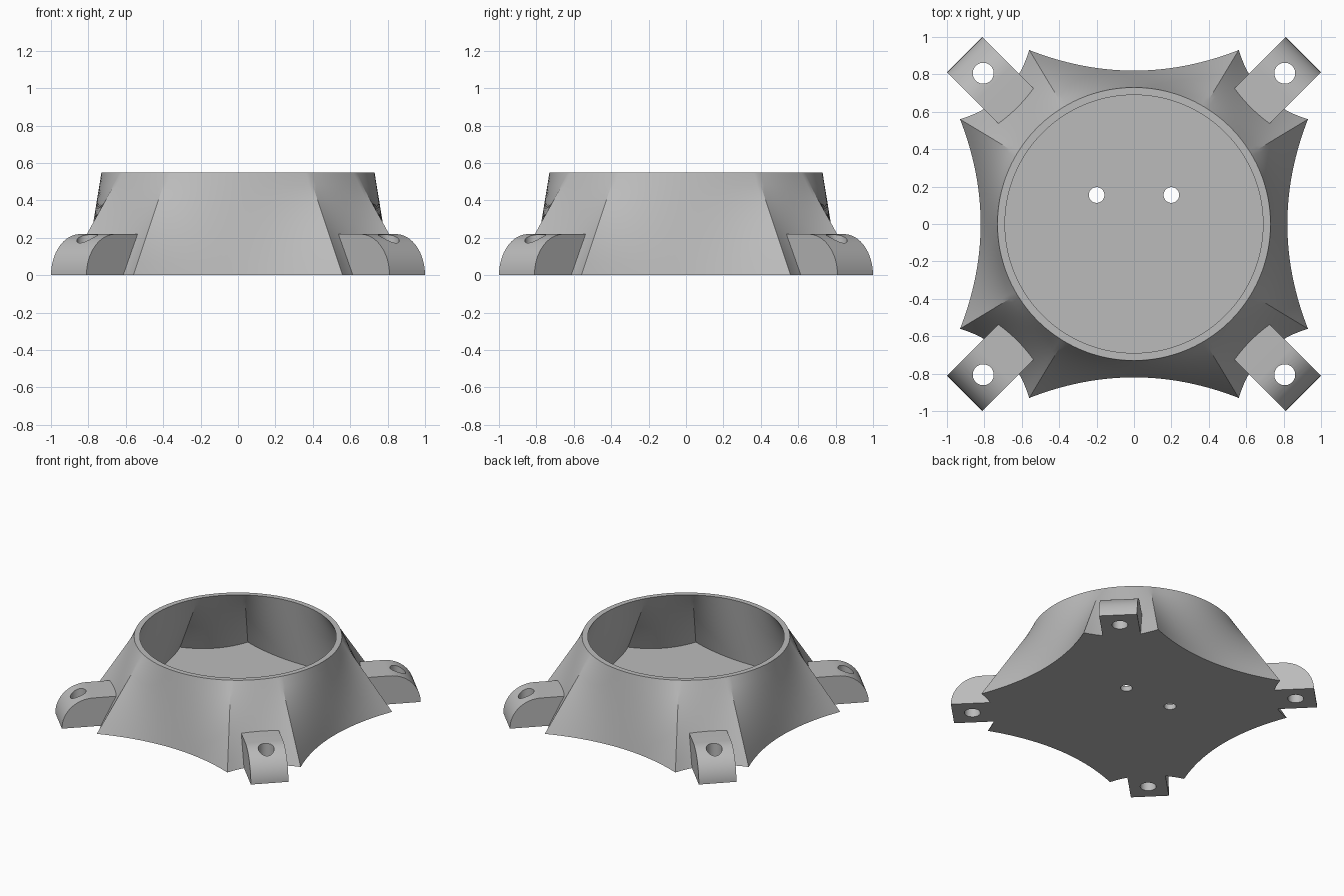
import bpy, bmesh, math
from mathutils import Vector, Matrix

cube = bpy.data.objects.get("Cube")
if cube:
    bpy.data.objects.remove(cube, do_unlink=True)

HEIGHT, RIM, FLOOR, WALL = 0.55, 0.73, 0.04, 0.945

grey = bpy.data.materials.new("plain grey")
grey.use_nodes = True
colour = (0.5, 0.5, 0.5, 1)
grey.diffuse_color = colour
grey.node_tree.nodes["Principled BSDF"].inputs["Base Color"].default_value = colour


def make(name, bm):
    bmesh.ops.recalc_face_normals(bm, faces=bm.faces)
    mesh = bpy.data.meshes.new(name)
    bm.to_mesh(mesh)
    bm.free()
    obj = bpy.data.objects.new(name, mesh)
    bpy.context.collection.objects.link(obj)
    mesh.materials.append(grey)
    return obj


def activate(obj):
    bpy.ops.object.select_all(action='DESELECT')
    obj.select_set(True)
    bpy.context.view_layer.objects.active = obj


def drill(obj, x, y, radius):
    """Cut a vertical round hole."""
    bm = bmesh.new()
    bmesh.ops.create_cone(bm, cap_ends=True, segments=40, radius1=radius, radius2=radius,
                          depth=1, matrix=Matrix.Translation((x, y, 0)))
    cutter = make("hole_cutter", bm)
    cutter.hide_render = True
    activate(obj)
    mod = obj.modifiers.new("hole", 'BOOLEAN')
    mod.operation, mod.solver, mod.object = 'DIFFERENCE', 'EXACT', cutter
    bpy.ops.object.modifier_apply(modifier=mod.name)
    bpy.data.objects.remove(cutter, do_unlink=True)


def arc(a, b, sag, count):
    """Inward bowed edge from a to b, without its last point."""
    inward = -((a + b) / 2).normalized()
    return [a.lerp(b, i / count) + inward * sag * (1 - (2 * i / count - 1) ** 2)
            for i in range(count)]


# Base outline: four wide bowed sides joined by four short bowed corners
p, q, r = Vector((-0.56, -0.93)), Vector((0.56, -0.93)), Vector((0.93, -0.56))
quarter = arc(p, q, 0.11, 28) + arc(q, r, 0.07, 14)
outline = [Matrix.Rotation(k * math.pi / 2, 2) @ v for k in range(4) for v in quarter]


def ring(bm, z, scale):
    t = z / HEIGHT
    return [bm.verts.new((*(v.lerp(v.normalized() * RIM, t) * scale), z)) for v in outline]


# Body shell: outer wall up to the round rim, then inner wall down to the floor
bm = bmesh.new()
steps = 8
rings = [ring(bm, HEIGHT * i / steps, 1) for i in range(steps + 1)]
rings += [ring(bm, HEIGHT + (FLOOR - HEIGHT) * i / steps, WALL) for i in range(steps + 1)]
for low, high in zip(rings, rings[1:]):
    for i in range(len(low)):
        j = (i + 1) % len(low)
        bm.faces.new((low[i], low[j], high[j], high[i]))
bm.faces.new(rings[0])
bm.faces.new(rings[-1])
body = make("body_shell", bm)
for x in (-0.2, 0.2):
    drill(body, x, 0.155, 0.042)

# Mounting tabs: quarter-round lugs on the diagonals, each with a screw hole
TAB, HALF = 0.22, 0.134
profile = [(0.95, 0), (0.87, TAB)]
profile += [(1.06 + TAB * math.sin(a), TAB * math.cos(a))
            for a in (math.pi / 2 * i / 16 for i in range(17))]
parts = [body]
names = ("back_left", "back_right", "front_right", "front_left")
for k, corner in enumerate(names):
    bm = bmesh.new()
    face = bm.faces.new([bm.verts.new((u, -HALF, z)) for u, z in profile])
    new = bmesh.ops.extrude_face_region(bm, geom=[face])["geom"]
    bmesh.ops.translate(bm, vec=(0, 2 * HALF, 0),
                        verts=[g for g in new if isinstance(g, bmesh.types.BMVert)])
    angle = math.pi / 4 + k * math.pi / 2
    bmesh.ops.rotate(bm, verts=bm.verts, matrix=Matrix.Rotation(angle, 3, 'Z'))
    tab = make(corner + "_mounting_tab", bm)
    drill(tab, 1.14 * math.cos(angle), 1.14 * math.sin(angle), 0.056)
    parts.append(tab)

for part in parts:
    activate(part)
    bpy.ops.object.shade_smooth_by_angle(angle=math.radians(25))
